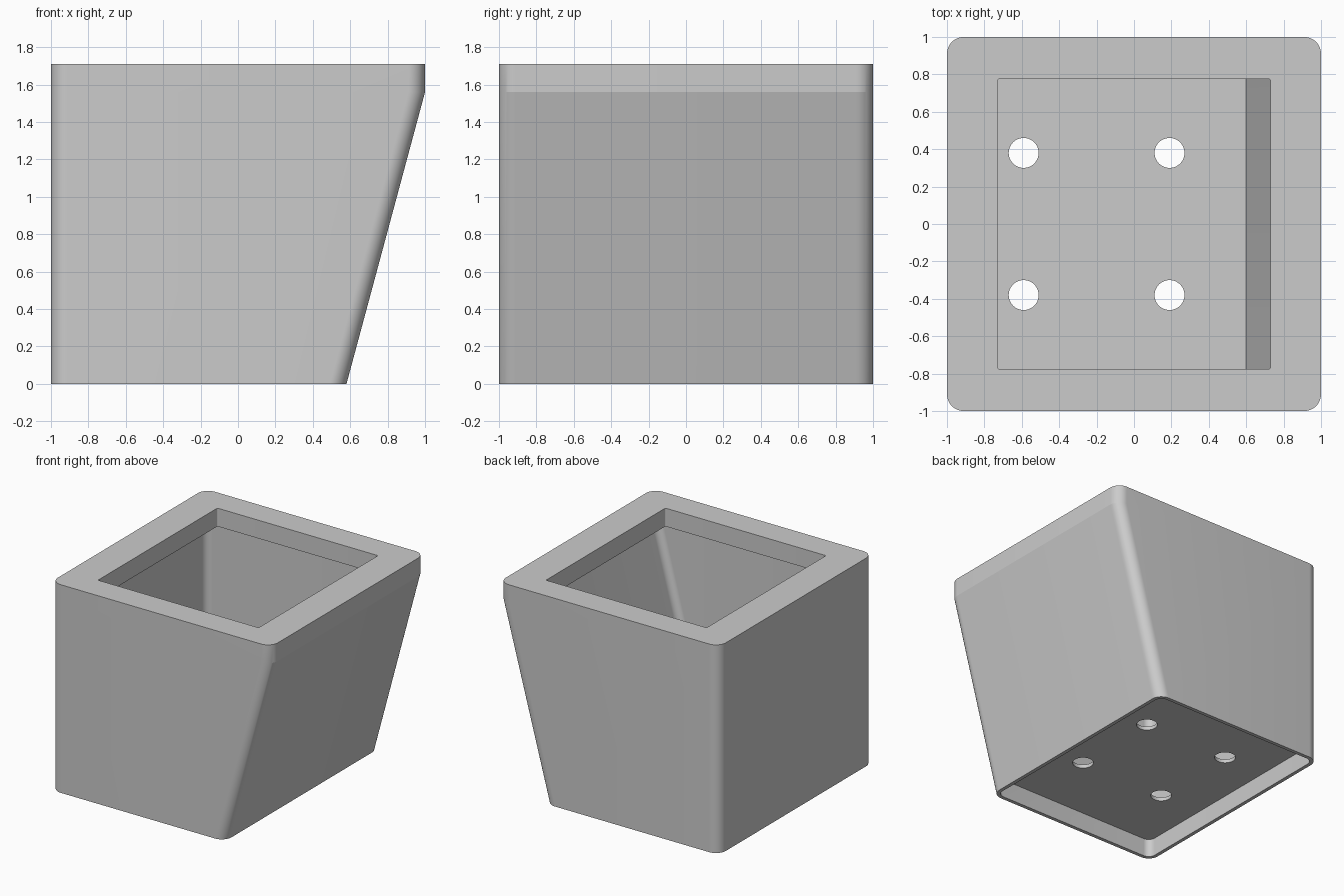
import bpy, bmesh, math

if "Cube" in bpy.data.objects:
    bpy.data.objects.remove(bpy.data.objects["Cube"], do_unlink=True)

HEIGHT, BREAK = 1.71, 1.56      # overall height, height where the slope begins
WALL, RADIUS = 0.03, 0.09       # shell thickness, outer corner radius
FLOOR_LOW, FLOOR_TOP = 0.15, 0.18
FOOT = 0.58                     # right edge of the base
SEGMENTS = 12

grey = bpy.data.materials.new("light_grey")
grey.use_nodes = True
colour = (0.6, 0.6, 0.6, 1)
grey.diffuse_color = colour
grey.node_tree.nodes["Principled BSDF"].inputs["Base Color"].default_value = colour


def slope_x(z):
    """Outer right edge at a given height."""
    return min(1, FOOT + (1 - FOOT) * z / BREAK)


def rounded_ring(bm, left, right, half_depth, radius, z):
    """Ring of vertices around a rounded rectangle."""
    corners = [(right, half_depth, 1, 1), (left, half_depth, -1, 1),
               (left, -half_depth, -1, -1), (right, -half_depth, 1, -1)]
    ring = []
    for i, (x, y, sx, sy) in enumerate(corners):
        for k in range(SEGMENTS + 1):
            a = math.pi / 2 * (i + k / SEGMENTS)
            ring.append(bm.verts.new((x - sx * radius + radius * math.cos(a),
                                      y - sy * radius + radius * math.sin(a), z)))
    return ring


def shell_ring(bm, z, inset=0):
    return rounded_ring(bm, -1 + inset, slope_x(z) - inset, 1 - inset, RADIUS - inset, z)


def opening_ring(bm, z):
    return rounded_ring(bm, -0.73, 0.73, 0.775, 0.01, z)


# Planter body: one closed skin from the underside, over the rim, to the floor
bm = bmesh.new()
rings = [
    shell_ring(bm, FLOOR_LOW, WALL),
    shell_ring(bm, 0, WALL),
    shell_ring(bm, 0),
    shell_ring(bm, BREAK),
    shell_ring(bm, HEIGHT),
    opening_ring(bm, HEIGHT),
    opening_ring(bm, BREAK),
    shell_ring(bm, BREAK, WALL),
    shell_ring(bm, FLOOR_TOP, WALL),
]
for a, b in zip(rings, rings[1:]):
    n = len(a)
    for i in range(n):
        j = (i + 1) % n
        bm.faces.new((a[i], a[j], b[j], b[i]))
bm.faces.new(rings[0])
bm.faces.new(rings[-1])
bmesh.ops.recalc_face_normals(bm, faces=bm.faces)
mesh = bpy.data.meshes.new("planter_body")
bm.to_mesh(mesh)
bm.free()
mesh.materials.append(grey)
body = bpy.data.objects.new("planter_body", mesh)
bpy.context.collection.objects.link(body)

# Drain holes through the floor
for x in (-0.59, 0.19):
    for y in (-0.38, 0.38):
        bpy.ops.mesh.primitive_cylinder_add(vertices=48, radius=0.08, depth=0.2,
                                            location=(x, y, (FLOOR_LOW + FLOOR_TOP) / 2))
        cutter = bpy.context.object
        cutter.name = "drain_cutter"
        cutter.hide_render = True
        cutter.data.materials.append(grey)
        cut = body.modifiers.new("drain_hole", "BOOLEAN")
        cut.operation = "DIFFERENCE"
        cut.solver = "EXACT"
        cut.object = cutter
        bpy.context.view_layer.objects.active = body
        bpy.ops.object.modifier_apply(modifier=cut.name)
        bpy.data.objects.remove(cutter, do_unlink=True)

# Smooth corners, crisp edges
bpy.ops.object.select_all(action="DESELECT")
body.select_set(True)
bpy.context.view_layer.objects.active = body
bpy.ops.object.shade_smooth_by_angle(angle=math.radians(12))
